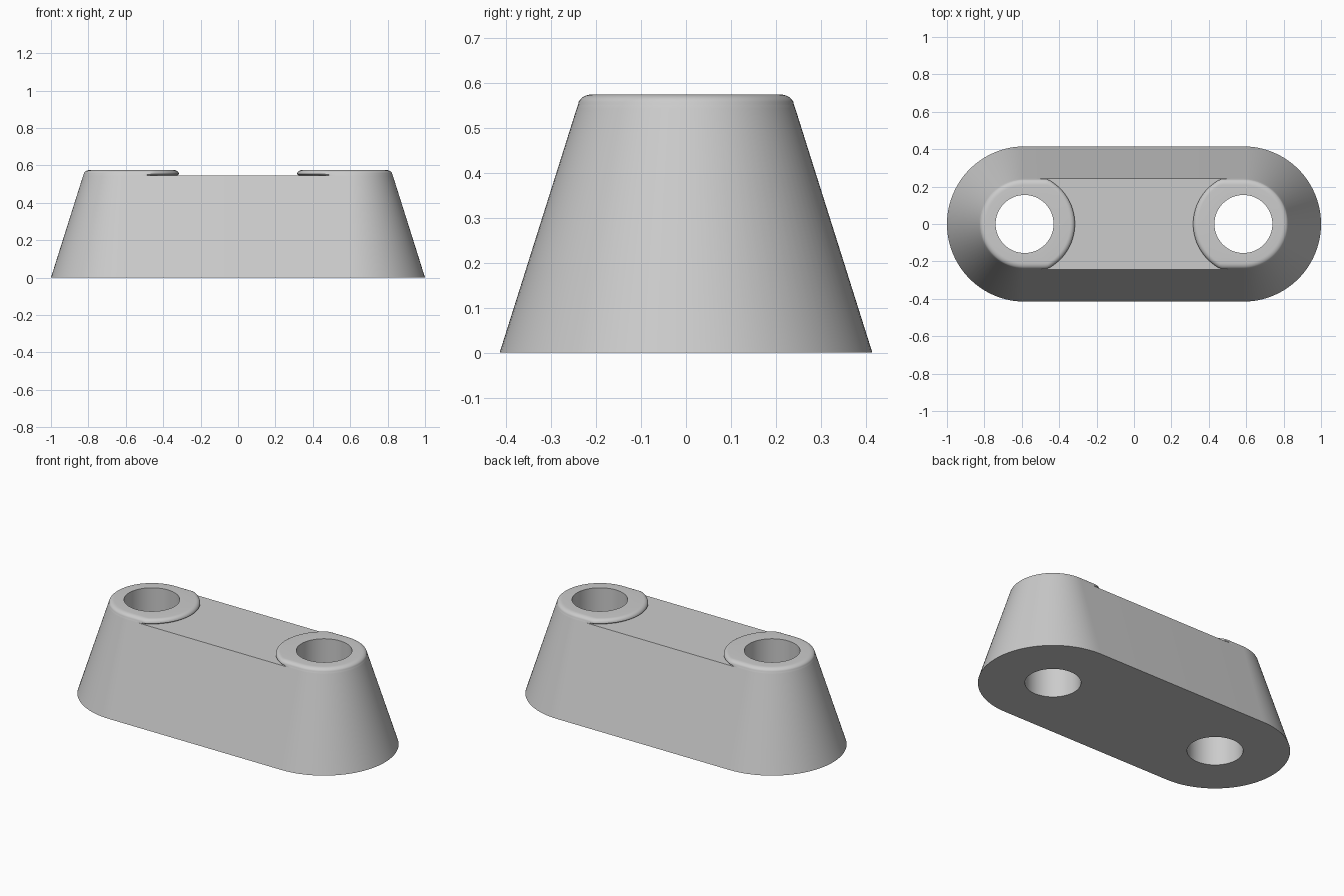
import bpy, bmesh
from math import sin, cos, pi, radians

if "Cube" in bpy.data.objects:
    bpy.data.objects.remove(bpy.data.objects["Cube"], do_unlink=True)

CENTRE = 0.585      # hole centre distance from the middle
HOLE = 0.155        # hole radius
DECK, TOP = 0.545, 0.575
BASE_R, DECK_R = 0.415, 0.243
SEG = 96

grey = bpy.data.materials.new("light grey")
grey.use_nodes = True
grey.diffuse_color = (0.6, 0.6, 0.6, 1)
grey.node_tree.nodes["Principled BSDF"].inputs["Base Color"].default_value = (0.6, 0.6, 0.6, 1)


def loft(name, rings, caps=False):
    """Skin a stack of closed rings, optionally closing both ends."""
    bm = bmesh.new()
    loops = [[bm.verts.new(p) for p in ring] for ring in rings]
    n = len(loops[0])
    for a, b in zip(loops, loops[1:]):
        for i in range(n):
            j = (i + 1) % n
            bm.faces.new((a[i], a[j], b[j], b[i]))
    if caps:
        bm.faces.new(loops[0][::-1])
        bm.faces.new(loops[-1])
    mesh = bpy.data.meshes.new(name)
    bm.to_mesh(mesh)
    bm.free()
    mesh.materials.append(grey)
    obj = bpy.data.objects.new(name, mesh)
    bpy.context.collection.objects.link(obj)
    return obj


def shade(obj, angle):
    bpy.ops.object.select_all(action='DESELECT')
    obj.select_set(True)
    bpy.context.view_layer.objects.active = obj
    bpy.ops.object.shade_smooth_by_angle(angle=radians(angle))


def stadium(r, z):
    half = SEG // 2
    right = [(CENTRE + r * cos(t), r * sin(t), z)
             for t in (-pi / 2 + pi * i / half for i in range(half + 1))]
    return right + [(-x, -y, z) for x, y, z in right]


def boss_ring(side, z, outer, inner):
    """Circle outside, wider arc facing the middle, clipped by the side walls."""
    pts = []
    for i in range(SEG):
        t = 2 * pi * i / SEG
        r = outer
        if cos(t) < -1e-6:
            r = min(inner, outer / max(abs(sin(t)), 1e-6))
        pts.append((side * (CENTRE + r * cos(t)), side * r * sin(t), z))
    return pts


# Tapered body
body = loft("tapered_body", [stadium(BASE_R, 0), stadium(DECK_R, DECK)], caps=True)

# Through holes
for side, label in ((1, "left"), (-1, "right")):
    cutter = loft(label + "_hole_cutter",
                  [boss_ring(side, z, HOLE, HOLE) for z in (-0.1, 0.7)], caps=True)
    cutter.hide_render = True
    cutter.hide_set(True)
    mod = body.modifiers.new(label + "_hole", 'BOOLEAN')
    mod.operation, mod.solver, mod.object = 'DIFFERENCE', 'EXACT', cutter

# Bake the cuts, then drop the cutters
bpy.context.view_layer.update()
cut = bpy.data.meshes.new_from_object(body.evaluated_get(bpy.context.evaluated_depsgraph_get()))
cutters = [m.object for m in body.modifiers]
body.modifiers.clear()
body.data = cut
for c in cutters:
    bpy.data.objects.remove(c, do_unlink=True)
shade(body, 30)

# Raised bosses with a rounded rim around each hole
for side, label in ((1, "left"), (-1, "right")):
    rings = [boss_ring(side, DECK, DECK_R, 0.258),
             boss_ring(side, DECK + 0.006, DECK_R - 0.002, 0.267)]
    for i in range(7):
        a = radians(15 * i)
        z = TOP - 0.022 * (1 - sin(a))
        rings.append(boss_ring(side, z, 0.208 + 0.032 * cos(a), 0.243 + 0.026 * cos(a)))
    rings += [boss_ring(side, z, HOLE, HOLE) for z in (TOP, DECK)]
    shade(loft(label + "_boss", rings), 40)
